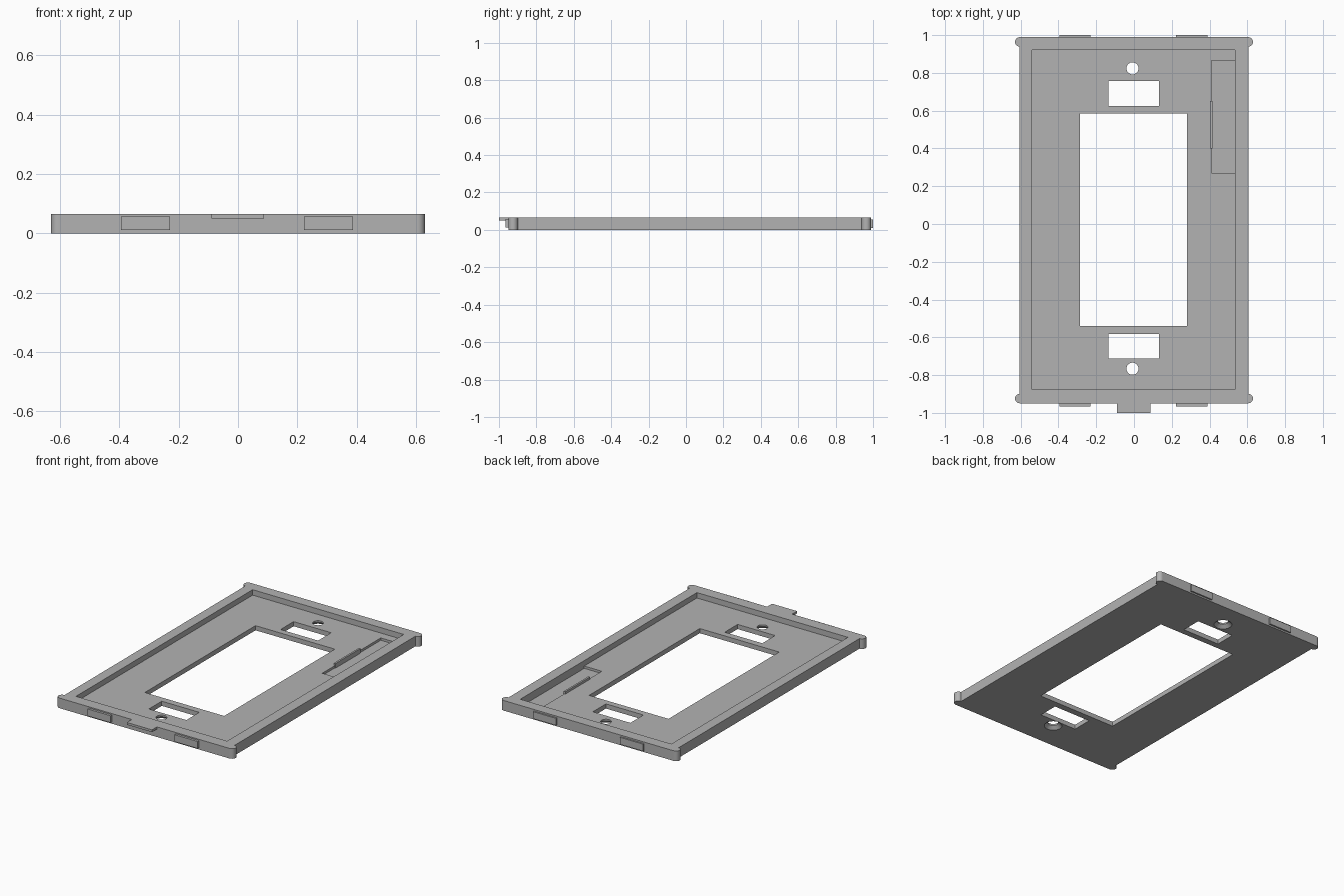
import bpy
import bmesh
from mathutils import Matrix, Vector

cube = bpy.data.objects.get("Cube")
if cube:
    bpy.data.objects.remove(cube, do_unlink=True)

grey = bpy.data.materials.new("light grey plastic")
grey.use_nodes = True
colour = (0.45, 0.45, 0.45, 1)
grey.diffuse_color = colour
grey.node_tree.nodes["Principled BSDF"].inputs["Base Color"].default_value = colour

HEIGHT = 0.065   # full thickness
FLOOR = 0.03     # recessed floor level
OVER = 0.02      # how far cutters reach past a surface


def make_object(name, bm):
    mesh = bpy.data.meshes.new(name)
    bm.to_mesh(mesh)
    bm.free()
    mesh.materials.append(grey)
    ob = bpy.data.objects.new(name, mesh)
    bpy.context.collection.objects.link(ob)
    return ob


def box(name, x, y, z):
    bm = bmesh.new()
    lo, hi = Vector((x[0], y[0], z[0])), Vector((x[1], y[1], z[1]))
    matrix = Matrix.Translation((lo + hi) / 2) @ Matrix.Diagonal((*(hi - lo), 1))
    bmesh.ops.create_cube(bm, size=1, matrix=matrix)
    return make_object(name, bm)


def cylinder(name, x, y, z, r_low, r_high):
    bm = bmesh.new()
    bmesh.ops.create_cone(bm, cap_ends=True, segments=32, radius1=r_low, radius2=r_high,
                          depth=z[1] - z[0],
                          matrix=Matrix.Translation((x, y, (z[0] + z[1]) / 2)))
    return make_object(name, bm)


def combine(target, other, operation):
    other.hide_render = True
    mod = target.modifiers.new(operation, "BOOLEAN")
    mod.operation = operation
    mod.solver = "EXACT"
    mod.object = other
    bpy.context.view_layer.objects.active = target
    bpy.ops.object.modifier_apply(modifier=mod.name)
    bpy.data.objects.remove(other, do_unlink=True)


# Main plate with round corner bosses
plate = box("wall_plate", (-0.605, 0.605), (-0.95, 0.99), (0, HEIGHT))
for x in (-0.605, 0.605):
    for y in (-0.924, 0.964):
        boss = cylinder("corner_boss", x, y, (0, HEIGHT), 0.025, 0.025)
        combine(plate, boss, "UNION")

# Recess, side pocket, window and slots
through = (-OVER, HEIGHT + OVER)
cuts = [
    ("recess", (-0.54, 0.535), (-0.875, 0.92), (FLOOR, HEIGHT + OVER)),
    ("side_pocket", (0.41, 0.535), (0.27, 0.865), (0.015, HEIGHT + OVER)),
    ("window", (-0.285, 0.28), (-0.54, 0.585), through),
    ("upper_slot", (-0.135, 0.132), (0.625, 0.758), through),
    ("lower_slot", (-0.135, 0.132), (-0.713, -0.582), through),
]
for name, x, y, z in cuts:
    combine(plate, box(name, x, y, z), "DIFFERENCE")

# Screw holes, countersunk from below
for y in (-0.766, 0.824):
    combine(plate, cylinder("screw_hole", -0.008, y, through, 0.032, 0.032), "DIFFERENCE")
    combine(plate, cylinder("countersink", -0.008, y, (-0.01, 0.02), 0.065, 0.032), "DIFFERENCE")

# Snap tabs on both ends
for side, x in (("right", (-0.395, -0.23)), ("left", (0.223, 0.388))):
    box(f"front_{side}_tab", x, (-0.965, -0.945), (0.012, 0.057))
    box(f"back_{side}_tab", x, (0.985, 1.0), (0.01, 0.055))

# Pry lip at the front and small ridge beside the pocket
box("front_lip", (-0.09, 0.088), (-1.0, -0.95), (0.05, HEIGHT))
box("pocket_ridge", (0.403, 0.415), (0.4, 0.65), (0.015, 0.045))

# Smooth the round parts, keep edges sharp
bpy.ops.object.select_all(action="DESELECT")
plate.select_set(True)
bpy.context.view_layer.objects.active = plate
bpy.ops.object.shade_smooth_by_angle()
